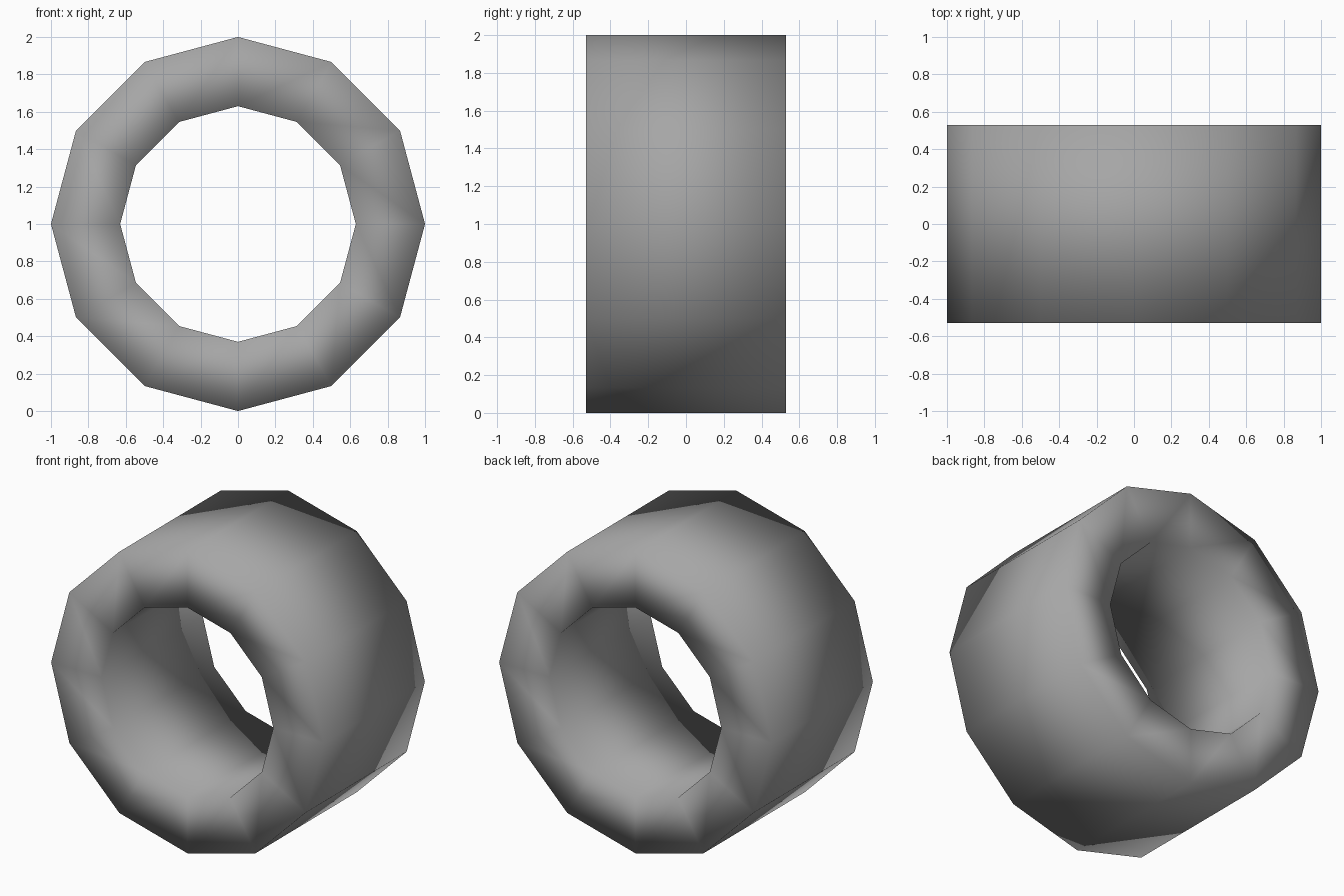
import bpy, bmesh, math
from mathutils import Vector

if "Cube" in bpy.data.objects:
    bpy.data.objects.remove(bpy.data.objects["Cube"])

SIDES = 12
OUTER, INNER, HALF = 1.0, 0.63, 0.53

grey = bpy.data.materials.new("mid grey")
grey.diffuse_color = (0.38, 0.38, 0.38, 1)
grey.use_nodes = True
grey.node_tree.nodes["Principled BSDF"].inputs["Base Color"].default_value = grey.diffuse_color

# thick twelve-sided ring: a rectangular section spun about the y axis
bm = bmesh.new()
section = [(OUTER, -HALF), (OUTER, HALF), (INNER, HALF), (INNER, -HALF)]
verts = [bm.verts.new((0, y, r)) for r, y in section]
edges = [bm.edges.new((verts[i], verts[(i + 1) % 4])) for i in range(4)]
bmesh.ops.spin(bm, geom=verts + edges, cent=Vector(), axis=Vector((0, 1, 0)),
               angle=math.tau, steps=SIDES, use_merge=False)
bmesh.ops.remove_doubles(bm, verts=bm.verts, dist=0.001)
bmesh.ops.recalc_face_normals(bm, faces=bm.faces)
bmesh.ops.translate(bm, verts=bm.verts, vec=(0, 0, OUTER))

# smooth shading runs over the rims as well
for f in bm.faces:
    f.smooth = True

mesh = bpy.data.meshes.new("ring")
bm.to_mesh(mesh)
bm.free()
mesh.materials.append(grey)
bpy.context.collection.objects.link(bpy.data.objects.new("ring", mesh))
